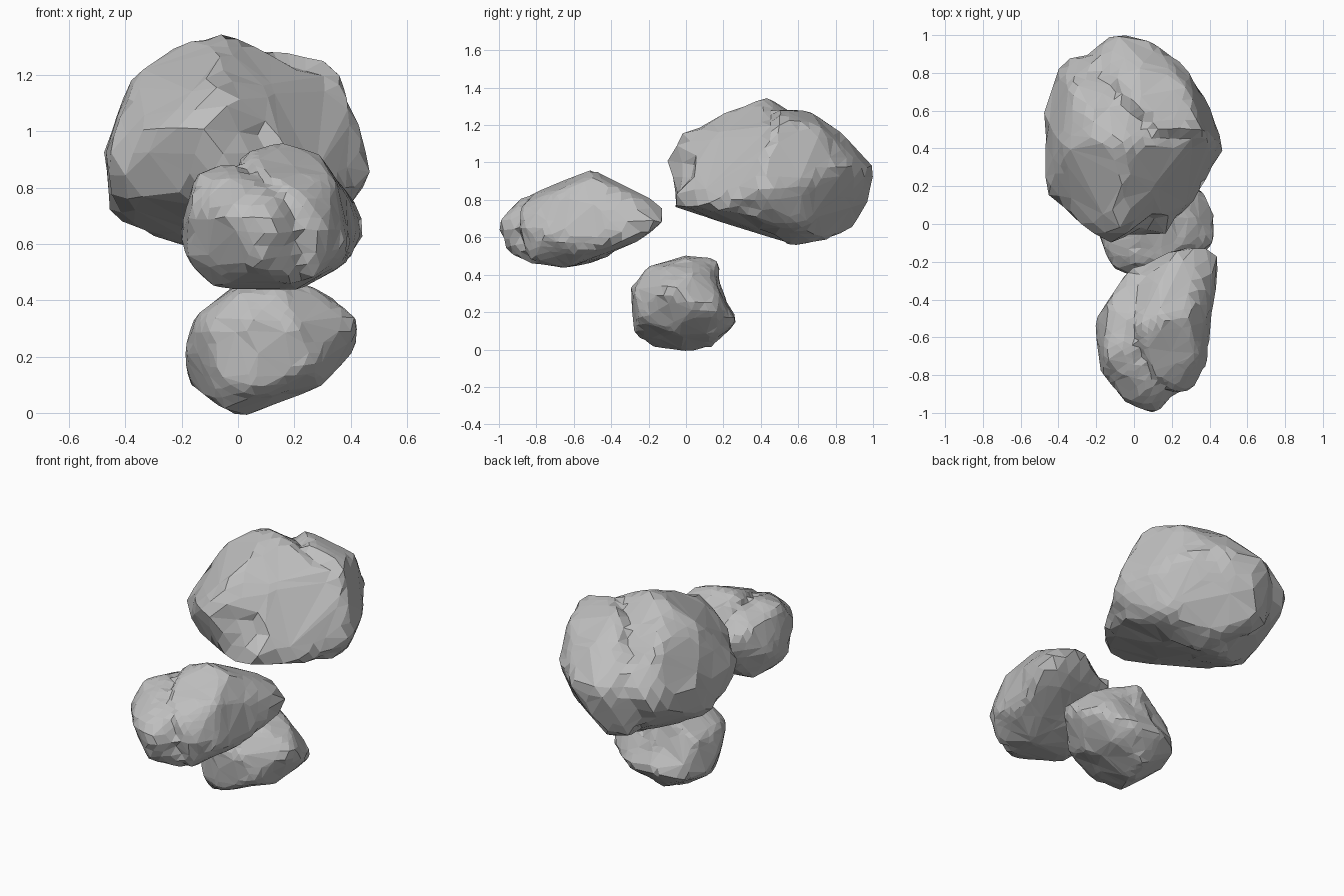
import bpy, bmesh, random
from mathutils import Vector, noise
from mathutils.bvhtree import BVHTree

random.seed(4)
if "Cube" in bpy.data.objects:
    bpy.data.objects.remove(bpy.data.objects["Cube"])

stone = bpy.data.materials.new("grey stone")
stone.use_nodes = True
grey = (0.52, 0.52, 0.52, 1)
stone.diffuse_color = grey
stone.node_tree.nodes["Principled BSDF"].inputs["Base Color"].default_value = grey


def add_chunk(bm, corners, rounding):
    """Convex chunk with rounded corners near the given points."""
    corners = [Vector(c) for c in corners]
    middle = sum(corners, Vector()) / len(corners)
    chunk = bmesh.new()
    for c in corners:
        ball = bmesh.ops.create_icosphere(chunk, subdivisions=2, radius=rounding)["verts"]
        offset = c + (middle - c).normalized() * rounding * 0.7
        bmesh.ops.translate(chunk, verts=ball, vec=offset)
    points = [v.co.copy() for v in chunk.verts]
    chunk.free()
    verts = [bm.verts.new(p) for p in points]
    hull = bmesh.ops.convex_hull(bm, input=verts)
    loose = [g for g in hull["geom_interior"] if isinstance(g, bmesh.types.BMVert)]
    bmesh.ops.delete(bm, geom=loose, context="VERTS")


def surface_of(chunks, rounding):
    """Searchable surface of all the chunks together."""
    core = bmesh.new()
    for corners in chunks:
        add_chunk(core, corners, rounding)
    tree = BVHTree.FromBMesh(core)
    core.free()
    return tree


def make_rock(name, chunks, centre, rounding, fill=0, dents=()):
    """Faceted skin round the chunks; fill sets how far creases are bridged."""
    union = surface_of(chunks, rounding)
    wrap = surface_of([sum(chunks, [])], rounding)

    bm = bmesh.new()
    bmesh.ops.create_icosphere(bm, subdivisions=4, radius=1)
    centre = Vector(centre)
    for v in bm.verts:
        shift = Vector([random.uniform(-1, 1) for _ in range(3)]) * 0.02
        ray = (v.co + shift).normalized()
        start = centre + ray * 3
        outer = wrap.ray_cast(start, -ray)[0]
        hit = union.ray_cast(start, -ray)[0].lerp(outer, fill)
        v.co = hit + ray * noise.noise(hit * 9) * 0.008
        # press hollows into the skin
        for spot, reach, depth in dents:
            fade = max(0, 1 - (hit - Vector(spot)).length / reach)
            v.co -= ray * depth * min(1, fade * 2)

    # merge nearly flat neighbours into larger facets
    bmesh.ops.dissolve_limit(bm, angle_limit=0.2, verts=bm.verts[:], edges=bm.edges[:])
    bmesh.ops.triangulate(bm, faces=[f for f in bm.faces if len(f.verts) > 4])
    bmesh.ops.recalc_face_normals(bm, faces=bm.faces[:])
    mesh = bpy.data.meshes.new(name)
    bm.to_mesh(mesh)
    bm.free()
    mesh.materials.append(stone)
    rock = bpy.data.objects.new(name, mesh)
    bpy.context.scene.collection.objects.link(rock)


# Large rock: broad front mass and a bulge at the back
large_front = [
    (-.05, .42, 1.34), (-.2, .45, 1.3), (-.36, .4, 1.19), (-.46, .3, .9),
    (-.46, .58, .93), (-.38, .86, .89), (-.25, .88, .98), (-.32, .72, 1.17),
    (-.1, -.1, 1.04), (-.25, -.02, 1), (-.08, -.03, 1.13), (-.43, .18, .79),
    (-.45, .17, .92), (-.44, .42, .71), (-.2, .05, .78), (.15, -.06, .8),
    (.32, .15, .77), (0, -.06, .78), (-.3, .5, .64), (-.1, .6, .58),
    (.45, .4, .83), (.39, .43, 1.05)]
large_back = [
    (-.1, 1, .95), (.08, .96, .95), (.25, .84, .98), (.39, .62, .9),
    (.46, .39, .84), (.42, .42, 1), (.33, .5, 1.23), (.15, .5, 1.26),
    (.28, .7, 1.18), (0, .65, 1.27), (0, .85, 1.13), (0, .55, .57),
    (0, .73, .59), (-.12, .88, .66), (-.05, .97, .82), (.3, .6, .67),
    (.36, .35, .72), (-.22, .85, .68), (-.18, .9, 1)]
make_rock("large_rock", [large_front, large_back], (.03, .5, .92), .04, .5,
          dents=[((.05, -.07, .93), .14, .07)])

# Middle rock: rounded left mass and a longer right mass
middle_left = [
    (.1, -1, .67), (-.03, -.94, .71), (.08, -.95, .53), (-.17, -.78, .73),
    (-.17, -.72, .54), (-.19, -.5, .65), (-.14, -.7, .84), (-.04, -.65, .88),
    (-.13, -.42, .78), (0, -.22, .72), (.05, -.88, .8), (0, -.65, .45),
    (-.08, -.72, .46), (.18, -.93, .62), (.2, -.85, .48), (.14, -.87, .76),
    (.2, -.65, .45), (.1, -.4, .52), (-.1, -.5, .48)]
middle_right = [
    (.15, -.5, .95), (.27, -.5, .92), (.03, -.55, .92), (.33, -.7, .83),
    (.22, -.87, .76), (.3, -.87, .65), (.37, -.75, .6), (.26, -.84, .5),
    (.37, -.55, .53), (.22, -.65, .45), (.42, -.13, .7), (.43, -.22, .64),
    (.25, -.12, .73), (.3, -.14, .76), (.3, -.24, .6), (.05, -.24, .65),
    (.15, -.25, .82), (.12, -.8, .83), (.05, -.6, .46)]
make_rock("middle_rock", [middle_left, middle_right], (.12, -.62, .69), .03, .5)

# Small rock: single egg-like mass, hollowed at the upper back
small = [
    (0, 0, 0), (-.05, -.17, .03), (.05, .14, .03), (-.15, -.1, .33),
    (-.18, -.05, .21), (-.17, .05, .12), (-.1, .2, .13), (.05, .27, .16),
    (.2, .26, .15), (.1, .18, .47), (0, .15, .42), (.05, 0, .49),
    (.2, 0, .47), (.27, -.1, .43), (.15, -.2, .43), (0, -.2, .42),
    (.05, -.29, .32), (.2, -.27, .3), (.42, -.08, .32), (.41, .05, .25),
    (.38, .15, .22), (.3, -.05, .11), (.05, -.26, .08), (-.06, -.24, .12),
    (.33, .03, .4), (.36, -.1, .37), (.25, .14, .1), (-.14, .1, .32),
    (-.1, -.22, .32), (.25, -.24, .17)]
make_rock("small_rock", [small], (.1, 0, .25), .035,
          dents=[((.1, .23, .32), .2, .04)])
